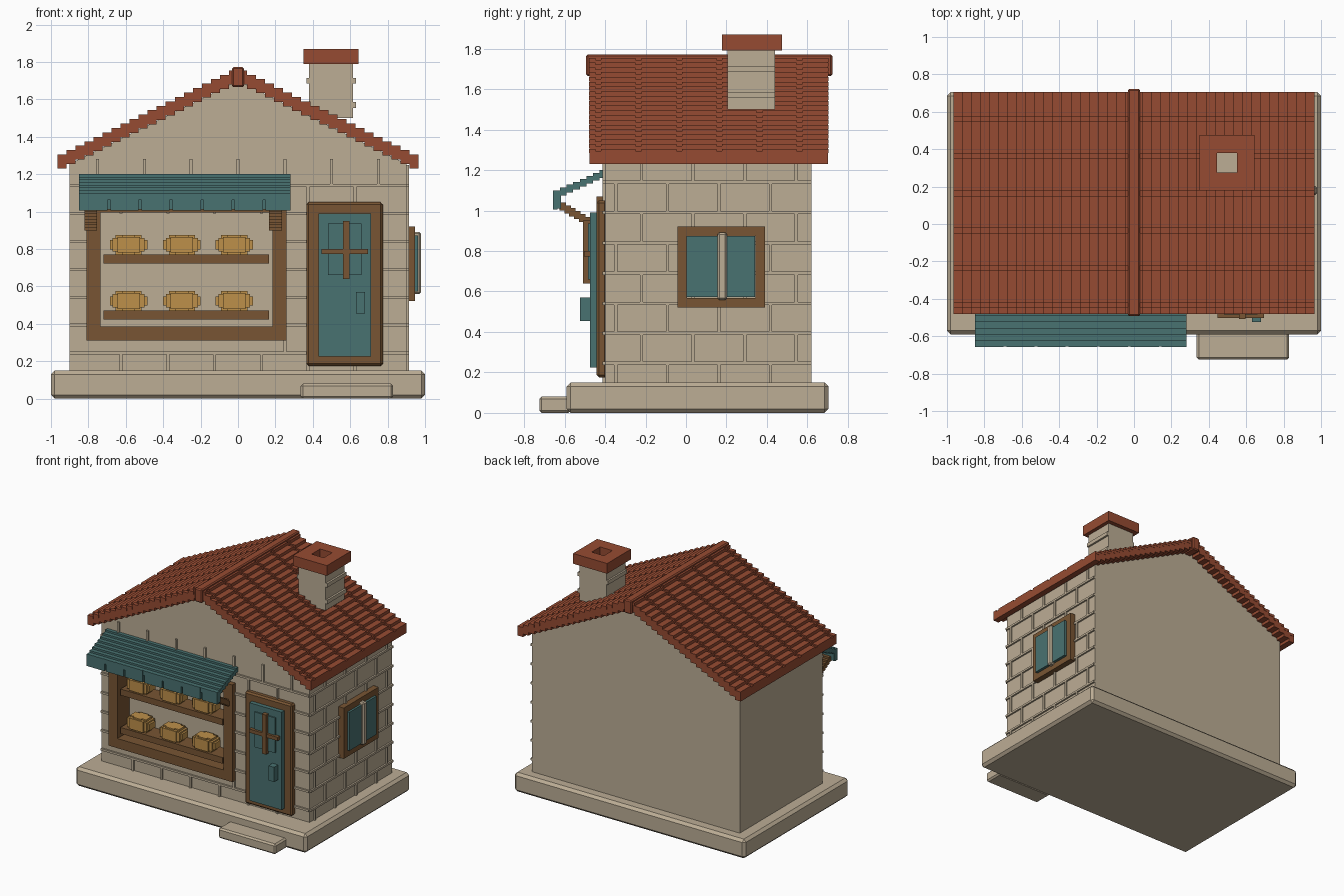
import bpy, bmesh

cube = bpy.data.objects.get("Cube")
if cube:
    bpy.data.objects.remove(cube, do_unlink=True)


def lin(c):
    c /= 255
    return c / 12.92 if c <= 0.04045 else ((c + 0.055) / 1.055) ** 2.4


def material(name, r, g, b):
    m = bpy.data.materials.new(name)
    m.use_nodes = True
    col = (lin(r), lin(g), lin(b), 1)
    m.diffuse_color = col
    bsdf = m.node_tree.nodes["Principled BSDF"]
    bsdf.inputs["Base Color"].default_value = col
    bsdf.inputs["Roughness"].default_value = 0.9
    return m


STONE = material("stone beige", 188, 173, 149)
TILE = material("roof terracotta", 150, 75, 50)
TEAL = material("painted teal", 73, 114, 113)
WOOD = material("brown wood", 120, 85, 51)
CRUST = material("golden crust", 190, 144, 74)


def finish(name, mat, bm, bevel=0):
    bmesh.ops.recalc_face_normals(bm, faces=bm.faces)
    me = bpy.data.meshes.new(name)
    bm.to_mesh(me)
    bm.free()
    me.materials.append(mat)
    ob = bpy.data.objects.new(name, me)
    bpy.context.collection.objects.link(ob)
    if bevel:
        mod = ob.modifiers.new("edge_bevel", "BEVEL")
        mod.width = bevel
        mod.segments = 1
    return ob


def add_prism(bm, profile, y0, y1):
    """Extrude an xz outline along y."""
    f = bm.faces.new([bm.verts.new((x, y0, z)) for x, z in profile])
    ret = bmesh.ops.extrude_face_region(bm, geom=[f])
    verts = [v for v in ret["geom"] if isinstance(v, bmesh.types.BMVert)]
    bmesh.ops.translate(bm, vec=(0, y1 - y0, 0), verts=verts)


def boxes(name, mat, items, bevel=0):
    """One object from boxes given as (x0, x1, y0, y1, z0, z1)."""
    bm = bmesh.new()
    for x0, x1, y0, y1, z0, z1 in items:
        add_prism(bm, [(x0, z0), (x1, z0), (x1, z1), (x0, z1)], y0, y1)
    return finish(name, mat, bm, bevel)


def ring(a0, a1, z0, z1, w):
    """Four rectangles (a0, a1, z0, z1) framing an opening."""
    return [(a0, a0 + w, z0, z1), (a1 - w, a1, z0, z1),
            (a0 + w, a1 - w, z0, z0 + w), (a0 + w, a1 - w, z1 - w, z1)]


# Plinth and doorstep
boxes("plinth", STONE, [(-1, 1, -0.59, 0.705, 0, 0.15)], 0.02)
boxes("doorstep", STONE, [(0.335, 0.83, -0.725, -0.57, 0, 0.08)], 0.012)

# Walls: solid core plus a front layer around the display opening
BACK = -0.29
bm = bmesh.new()
gable = [(0.9, 1.255), (0, 1.70), (-0.9, 1.255)]
add_prism(bm, [(-0.9, 0.14), (0.9, 0.14)] + gable, BACK, 0.62)
add_prism(bm, [(-0.9, 1.0), (0.9, 1.0)] + gable, -0.4, BACK)
for x0, x1, z0, z1 in [(-0.9, -0.75, 0.14, 1.0), (0.2, 0.9, 0.14, 1.0),
                       (-0.75, 0.2, 0.14, 0.37)]:
    add_prism(bm, [(x0, z0), (x1, z0), (x1, z1), (x0, z1)], -0.4, BACK)
finish("walls", STONE, bm)

# Raised mortar joints on the front and the window side
levels = [0.15, 0.245, 0.393, 0.541, 0.69, 0.84, 0.99, 1.14]
M, H = 0.013, 0.008
front, side = [], []
for z in levels[1:]:
    spans = [(-0.9, 0.9)] if z > 1 or z < 0.35 else [(-0.9, -0.76), (0.21, 0.9)]
    front += [(a, b, -0.4 - M, -0.395, z - H, z + H) for a, b in spans]
    side.append((0.895, 0.9 + M, -0.4, 0.62, z - H, z + H))
for i, z0 in enumerate(levels):
    z1 = levels[i + 1] if i < 7 else 1.28
    for k in range(-4, 4):
        x = k * 0.25 + (0.125 if i % 2 == 0 else 0)
        hidden = -0.78 < x < 0.23 and z1 > 0.35 and z0 < 0.98
        if abs(x) < 0.87 and not hidden:
            front.append((x - H, x + H, -0.4 - M, -0.395, z0, z1))
        y = k * 0.255 + (0.163 if i % 2 == 0 else 0.035)
        if -0.39 < y < 0.61:
            side.append((0.895, 0.9 + M, y - H, y + H, z0, min(z1, 1.25)))
boxes("front_mortar", STONE, front)
boxes("side_mortar", STONE, side)

# Stepped tile roof with narrow channels between tile columns
N, DX, DZ = 20, 0.0483, 0.0237
cuts = [-0.48, -0.433, -0.235, -0.034, 0.165, 0.363, 0.561, 0.705]
tiles = []
for s in (-1, 1):
    for i in range(N):
        x0, x1 = sorted((s * i * DX, s * (i + 1) * DX))
        top = 1.755 - i * DZ
        tiles.append((x0, x1, -0.478, 0.703, top - 0.075, top - 0.01))
        for j in range(7):
            a = cuts[j] + (0.014 if j else 0)
            b = cuts[j + 1] - (0.014 if j < 6 else 0)
            tiles.append((x0, x1, a, b, top - 0.02, top))
boxes("roof_tiles", TILE, tiles)
boxes("ridge_cap", TILE, [(-0.032, 0.032, -0.493, 0.723, 1.665, 1.772)], 0.008)

# Chimney with ribs and a hollow cap
boxes("chimney", STONE, [(0.38, 0.615, 0.205, 0.44, 1.50, 1.795)])
ribs = []
for z in (1.57, 1.70):
    ribs += [(0.367, 0.39, 0.205, 0.44, z - 0.015, z + 0.015),
             (0.605, 0.63, 0.205, 0.44, z - 0.015, z + 0.015)]
boxes("chimney_ribs", STONE, ribs)
boxes("chimney_cap", TILE, [
    (0.35, 0.445, 0.178, 0.475, 1.79, 1.87), (0.55, 0.645, 0.178, 0.475, 1.79, 1.87),
    (0.445, 0.55, 0.178, 0.275, 1.79, 1.87), (0.445, 0.55, 0.38, 0.475, 1.79, 1.87)])

# Display window frame and shelves
boxes("display_frame", WOOD,
      [(a, b, -0.442, BACK, c, d) for a, b, c, d in ring(-0.81, 0.26, 0.31, 1.07, 0.075)])
boxes("display_shelves", WOOD,
      [(-0.72, 0.165, -0.425, BACK, z - 0.048, z) for z in (0.77, 0.47)])

# Loaves: crossed blocks making a lumpy round shape
loaf_blocks = [(0.10, 0.035, 0.025), (0.085, 0.05, 0.036), (0.06, 0.06, 0.042),
               (0.07, 0.035, 0.052), (0.035, 0.05, 0.052)]
for row, z in (("lower", 0.522), ("upper", 0.822)):
    for i, x in enumerate((-0.585, -0.30, -0.02)):
        boxes(f"{row}_loaf_{i + 1}", CRUST,
              [(x - a, x + a, -0.365 - b, -0.365 + b, z - c, z + c)
               for a, b, c in loaf_blocks])

# Awning: stepped canopy, scalloped front edge and brackets
K = 8
canopy = []
for i in range(K):
    y = -0.395 - i * 0.0325
    z = 1.2 - i * 0.0145
    canopy.append((-0.85, 0.28, y - 0.0325, y, z - 0.038, z))
boxes("awning_canopy", TEAL, canopy)
flaps = [(-0.85, 0.28, -0.64, -0.618, 1.01, 1.09)]
notches = [-0.857] + [-0.69 + 0.166 * i for i in range(6)] + [0.287]
for a, b in zip(notches, notches[1:]):
    flaps.append((a + 0.007, b - 0.007, -0.657, -0.635, 1.005, 1.098))
boxes("awning_flaps", TEAL, flaps)
for name, x in (("right", -0.787), ("left", 0.2)):
    boxes(f"awning_bracket_{name}", WOOD,
          [(x - 0.034, x + 0.034, -0.625 + i * 0.024, -0.593 + i * 0.024,
            1.0 - i * 0.0143, 1.04 - i * 0.0143) for i in range(8)])

# Door
boxes("door_frame", WOOD, [(0.365, 0.775, -0.442, -0.39, 0.175, 1.05)], 0.012)
boxes("door", TEAL, [(0.43, 0.71, -0.475, -0.43, 0.225, 0.99)])
boxes("door_panel", TEAL, [(0.48, 0.66, -0.484, -0.47, 0.66, 0.935)])
boxes("door_cross", WOOD, [(0.562, 0.597, -0.508, -0.47, 0.64, 0.95),
                           (0.447, 0.695, -0.503, -0.47, 0.772, 0.8)])
boxes("door_handle", TEAL, [(0.63, 0.68, -0.525, -0.47, 0.455, 0.57)])

# Side window
boxes("side_window_frame", WOOD,
      [(0.89, 0.945, a, b, c, d) for a, b, c, d in ring(-0.042, 0.39, 0.522, 0.92, 0.047)])
boxes("side_window_glass", TEAL, [(0.89, 0.962, 0.003, 0.34, 0.573, 0.873)])
boxes("side_window_mullion", STONE, [(0.9, 0.978, 0.155, 0.203, 0.558, 0.892)], 0.01)
